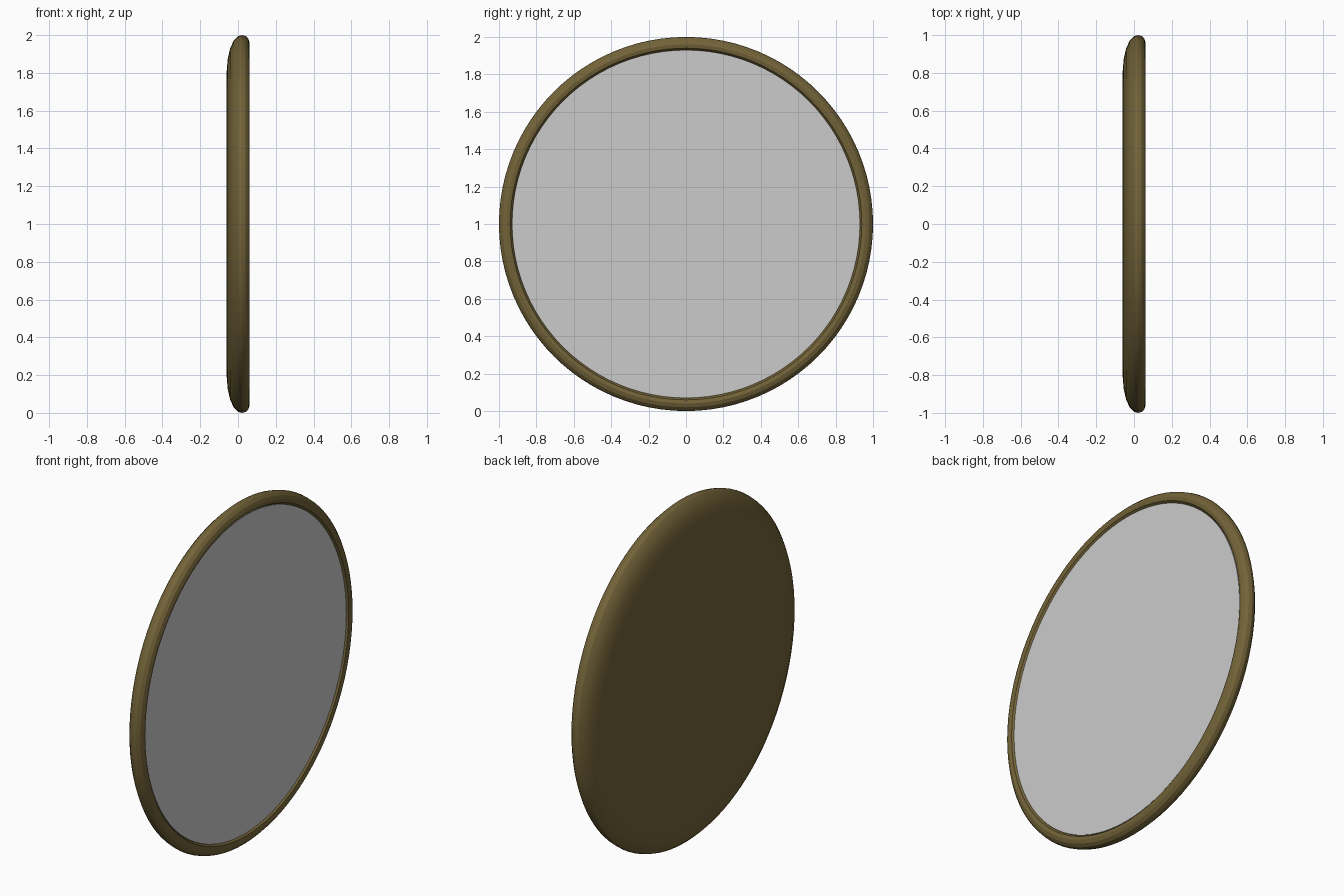
import bpy, bmesh, math

if "Cube" in bpy.data.objects:
    bpy.data.objects.remove(bpy.data.objects["Cube"])

SEGS = 96

def material(name, col):
    m = bpy.data.materials.new(name)
    m.diffuse_color = (*col, 1)
    m.use_nodes = True
    m.node_tree.nodes["Principled BSDF"].inputs["Base Color"].default_value = m.diffuse_color
    return m

def lathe(name, profile, mat=None):
    """Revolve (x, radius) points about the x axis through z = 1; radius 0 closes a cap."""
    bm = bmesh.new()
    rings = []
    for x, r in profile:
        if r == 0:
            rings.append([bm.verts.new((x, 0, 1))] * SEGS)
        else:
            rings.append([bm.verts.new((x, r * math.cos(2 * math.pi * i / SEGS),
                                        1 + r * math.sin(2 * math.pi * i / SEGS)))
                          for i in range(SEGS)])
    for a, b in zip(rings, rings[1:]):
        for i in range(SEGS):
            j = (i + 1) % SEGS
            bm.faces.new(dict.fromkeys((a[i], a[j], b[j], b[i])))
    bmesh.ops.recalc_face_normals(bm, faces=bm.faces)
    me = bpy.data.meshes.new(name)
    bm.to_mesh(me)
    bm.free()
    ob = bpy.data.objects.new(name, me)
    bpy.context.collection.objects.link(ob)
    if mat:
        me.materials.append(mat)
    bpy.ops.object.select_all(action='DESELECT')
    ob.select_set(True)
    bpy.context.view_layer.objects.active = ob
    bpy.ops.object.shade_smooth_by_angle(angle=math.radians(20))
    return ob

bronze = material("bronze", (0.17, 0.125, 0.04))

# Frame with closed back and rounded rim, ending at the glass seat
lathe("frame", [(-0.062, 0), (-0.062, 0.78), (-0.055, 0.87), (-0.042, 0.93),
                (-0.022, 0.972), (0.0, 0.994), (0.02, 1.0), (0.04, 0.995),
                (0.055, 0.98), (0.062, 0.96), (0.058, 0.94), (0.045, 0.93),
                (0.045, 0)], bronze)

# Round mirror glass, slightly recessed
glass = lathe("mirror_glass", [(0.045, 0), (0.045, 0.929), (0.05, 0.929), (0.05, 0)])
